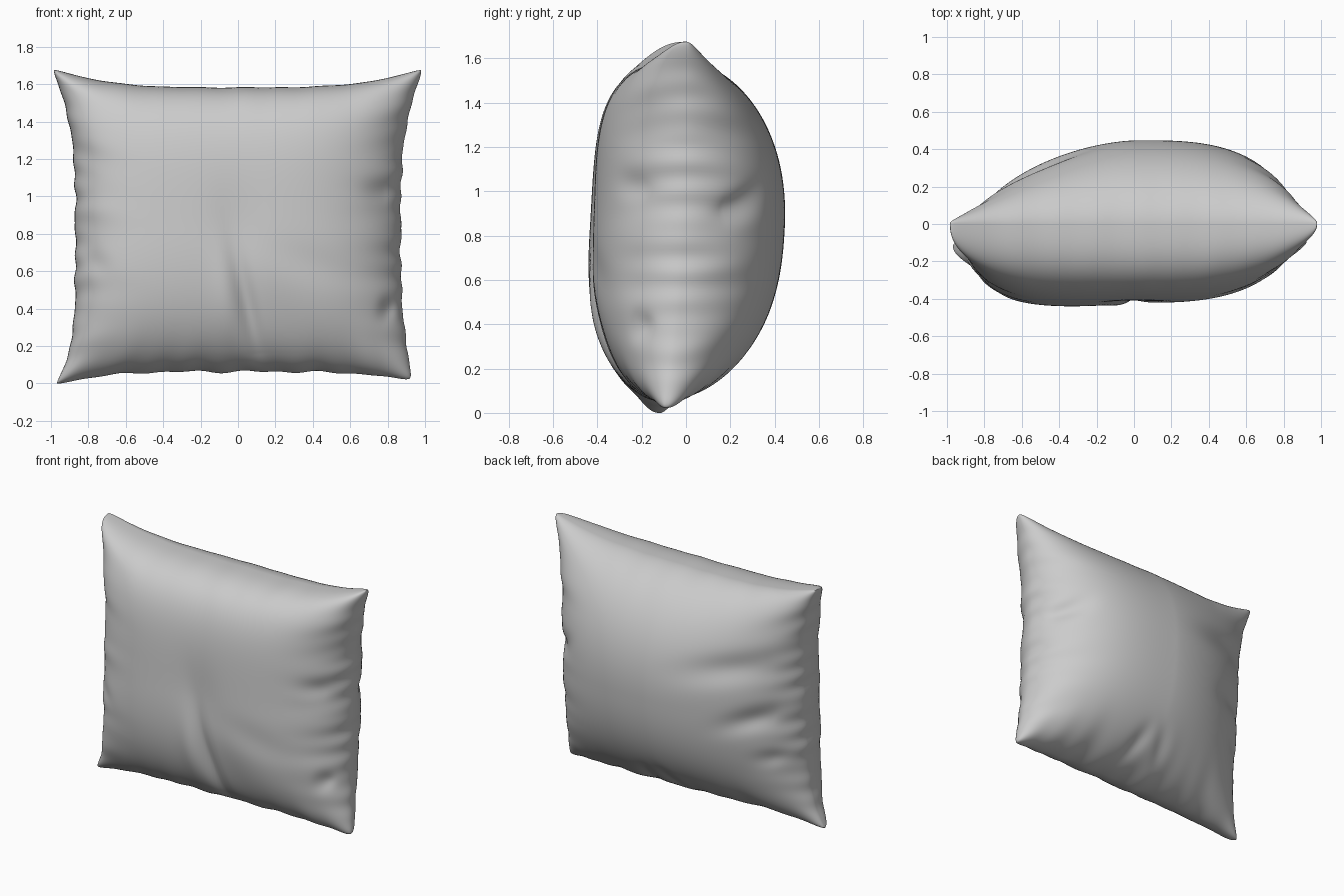
import bpy, bmesh
from math import sin, pi, exp
from mathutils import Vector

if "Cube" in bpy.data.objects:
    bpy.data.objects.remove(bpy.data.objects["Cube"])

N = 140

# soft folds pressed into each face: x1, z1, x2, z2, width, depth
FRONT_FOLDS = [(-0.02, 0.75, 0.13, 0.08, 0.05, 0.035),
               (-0.05, 1.10, 0.02, 0.60, 0.14, 0.015),
               (0.05, 0.60, 0.35, 0.15, 0.16, 0.015),
               (-0.10, 0.70, -0.04, 0.15, 0.06, -0.012),
               (0.15, 0.75, 0.70, 0.55, 0.10, 0.01),
               (0.76, 0.43, 0.86, 0.40, 0.06, 0.035),
               (0.68, 1.05, 0.87, 1.00, 0.06, 0.02),
               (-0.85, 0.75, -0.70, 0.60, 0.06, 0.015)]
BACK_FOLDS = [(-0.85, 1.20, -0.25, 1.08, 0.09, 0.03),
              (-0.85, 0.88, -0.50, 0.74, 0.07, 0.035),
              (-0.85, 0.55, -0.65, 0.50, 0.06, 0.02),
              (0.88, 0.86, 0.66, 1.03, 0.06, 0.035),
              (-0.12, 0.10, 0.00, 0.32, 0.05, 0.02),
              (0.17, 0.10, 0.10, 0.30, 0.05, 0.02)]


def side(t, neg, pos):
    """Swelling profile, with its own (power, root) on each half."""
    p, q = neg if t < 0 else pos
    return max(0.0, 1 - abs(t) ** p) ** q


def seam_plane(u, v):
    """Outline with concave edges and pulled-out, blunted corners."""
    low = (1 - v) / 2
    a, b = abs(v), abs(u)
    left = 0.87 + (0.135 * a ** 3.2 if v > 0 else 0.12 * a ** 5)
    right = 0.87 + (0.13 * a ** 3 if v > 0 else 0.07 * a ** 3)
    x = u * (left if u < 0 else right)
    top = 1.60 + 0.11 * b ** 3.5
    bottom = 0.08 - (0.08 if u < 0 else 0.055) * b ** 4
    z = bottom + (top - bottom) * (v + 1) / 2
    # blunt the corner tips
    tip = (a * b) ** 25
    x -= 0.022 * tip * (1 if u > 0 else -1)
    z -= 0.018 * tip * (1 if v > 0 else -1)
    # small irregular gathers along the seam
    x += 0.003 * u ** 8 * (1 - v * v) * (sin(19 * v + 2 * u) + sin(31 * v + 3 * u) + sin(43 * v))
    z += 0.003 * v ** 8 * (1 - u * u) * (1.5 if v < 0 else 0.4) * (sin(17 * u) + sin(29 * u + 1))
    y = -0.09 * low ** 2.8 - 0.03 * low * (1 - u) / 2 - 0.025 * (1 - v * v) * max(0, -u)
    return x, y, z


def fold_depth(x, z, folds):
    total = 0
    p = Vector((x, z))
    for x1, z1, x2, z2, w, d in folds:
        a, b = Vector((x1, z1)), Vector((x2, z2))
        t = (p - a).dot(b - a) / (b - a).length_squared
        across = (p - a.lerp(b, t)).length / w
        total += d * exp(-across ** 2 - 1.2 * (2 * t - 1) ** 2)
    return total


def gathers(u, v, phase):
    """Irregular puckers fanning in from the seams."""
    s = abs(u) ** 8 * (sin(15 * v + phase + 2 * u) + 0.7 * sin(26 * v + 2 * phase + 3 * u) * sin(4 * v + phase))
    s += abs(v) ** 9 * (0.8 if v < 0 else 0.2) * (sin(18 * u + phase) + 0.7 * sin(31 * u) * sin(5 * u + 1))
    return 1 + 0.05 * s


def point(u, v, front):
    x, y, z = seam_plane(u, v)
    if front:
        h = 0.405 * side(u, (4, 0.38), (3, 0.55)) * side(v, (2.4, 0.55), (4, 0.36))
        folds, sign, phase = FRONT_FOLDS, -1, 0.7
    else:
        h = 0.465 * side(u, (1.8, 0.58), (3, 0.55)) * side(v, (2.5, 0.5), (2.2, 0.55))
        folds, sign, phase = BACK_FOLDS, 1, 2.1
    h *= gathers(u, v, phase)
    h -= fold_depth(x, z, folds) * min(1, h / 0.2)
    # a little stuffing left in each corner
    h += 0.035 * ((1 - u * u) * (1 - v * v)) ** 0.2 * abs(u * v) ** 6
    return x, y + sign * h, z


# pillow: front and back panels sharing one seam loop
bm = bmesh.new()
ts = [max(-1.0, min(1.0, sin(pi * (i / N - 0.5)))) for i in range(N + 1)]
front = [[bm.verts.new(point(u, v, True)) for u in ts] for v in ts]
back = [[front[j][i] if i in (0, N) or j in (0, N) else bm.verts.new(point(u, v, False))
         for i, u in enumerate(ts)] for j, v in enumerate(ts)]
for j in range(N):
    for i in range(N):
        for g, step in ((front, 1), (back, -1)):
            quad = [g[j][i], g[j][i + 1], g[j + 1][i + 1], g[j + 1][i]]
            bm.faces.new(quad[::step])

# rest the lowest corner on the floor
drop = min(v.co.z for v in bm.verts)
for v in bm.verts:
    v.co.z -= drop
for f in bm.faces:
    f.smooth = True

mesh = bpy.data.meshes.new("pillow")
bm.to_mesh(mesh)
bm.free()
pillow = bpy.data.objects.new("pillow", mesh)
bpy.context.collection.objects.link(pillow)
